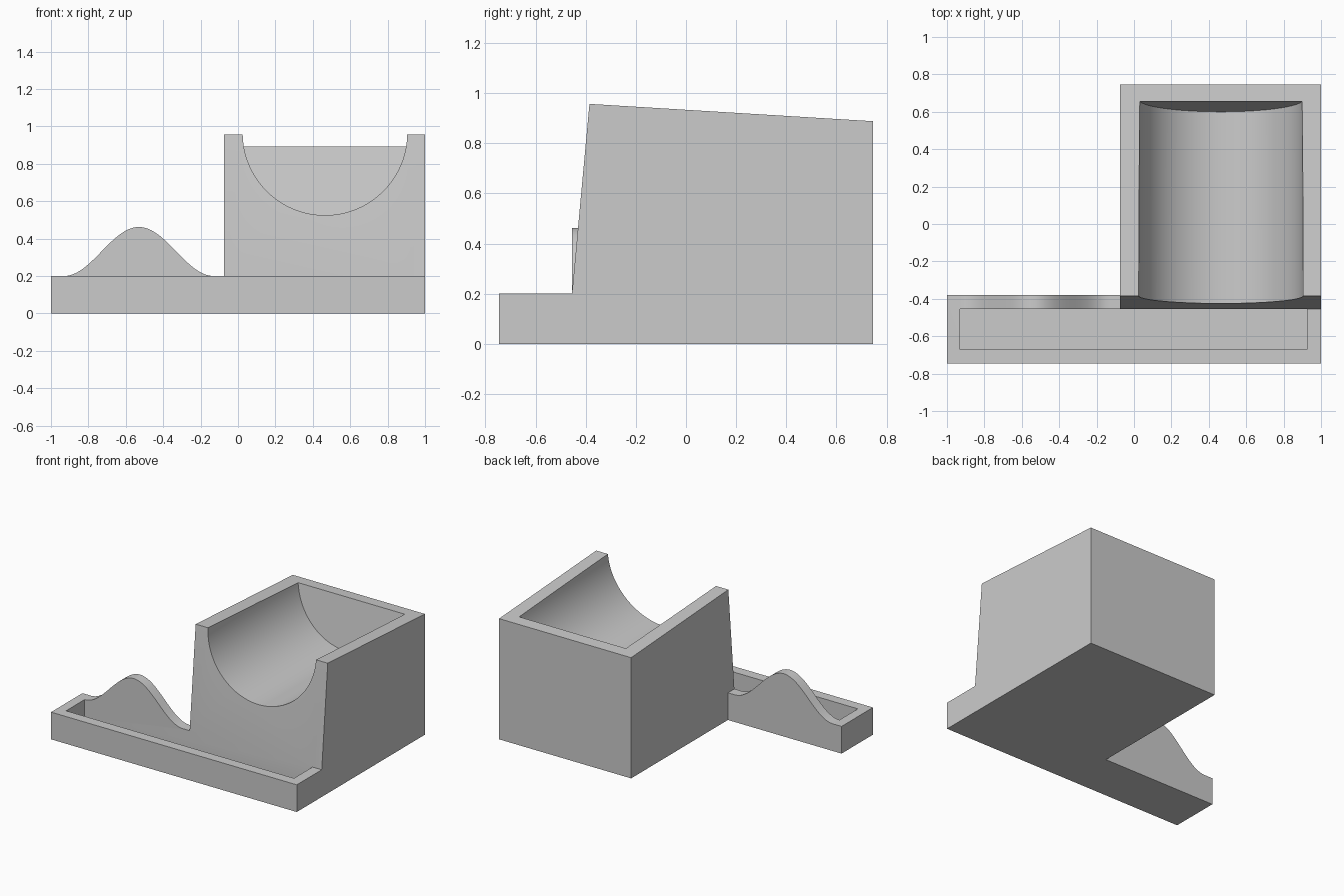
import bpy, bmesh, math
from mathutils import Vector

cube = bpy.data.objects.get("Cube")
if cube:
    bpy.data.objects.remove(cube, do_unlink=True)

grey = bpy.data.materials.new("plain grey")
grey.use_nodes = True
COLOUR = (0.6, 0.6, 0.6, 1)
grey.diffuse_color = COLOUR
grey.node_tree.nodes["Principled BSDF"].inputs["Base Color"].default_value = COLOUR


def prism(name, front, back):
    """Closed solid between two matching outlines."""
    bm = bmesh.new()
    a = [bm.verts.new(p) for p in front]
    b = [bm.verts.new(p) for p in back]
    bm.faces.new(a)
    bm.faces.new(b[::-1])
    for i in range(len(a)):
        j = (i + 1) % len(a)
        bm.faces.new((a[i], b[i], b[j], a[j]))
    bmesh.ops.recalc_face_normals(bm, faces=bm.faces)
    mesh = bpy.data.meshes.new(name)
    bm.to_mesh(mesh)
    bm.free()
    mesh.materials.append(grey)
    obj = bpy.data.objects.new(name, mesh)
    bpy.context.collection.objects.link(obj)
    return obj


def box(name, x0, x1, y0, y1, z0, z1):
    outline = [(x0, z0), (x1, z0), (x1, z1), (x0, z1)]
    return prism(name, [(x, y0, z) for x, z in outline],
                 [(x, y1, z) for x, z in outline])


def combine(target, tool, operation):
    mod = target.modifiers.new(operation.lower(), 'BOOLEAN')
    mod.object, mod.operation, mod.solver = tool, operation, 'EXACT'
    bpy.context.view_layer.objects.active = target
    bpy.ops.object.modifier_apply(modifier=mod.name)
    bpy.data.objects.remove(tool, do_unlink=True)


TRAY_TOP, WALL_FRONT, WALL_BACK = 0.2, -0.455, -0.38
BLOCK_LEFT = -0.075

# Low tray running along the front
holder = box("desk_holder", -1, 1, -0.745, WALL_FRONT, 0, TRAY_TOP)

# Tall block with leaning front and gently sloping top
side = [(WALL_FRONT, 0), (WALL_FRONT, TRAY_TOP), (-0.385, 0.957),
        (0.745, 0.888), (0.745, 0)]
block = prism("block", [(BLOCK_LEFT, y, z) for y, z in side],
              [(1, y, z) for y, z in side])
combine(holder, block, 'UNION')

# Back wall of the tray, rising in a smooth wave
PEAK_X, HALF, STEPS = -0.53, 0.4, 48
wave = [(-1, 0), (-1, TRAY_TOP)]
for i in range(STEPS + 1):
    t = -1 + 2 * i / STEPS
    wave.append((PEAK_X + HALF * t, TRAY_TOP + 0.131 * (1 + math.cos(math.pi * t))))
wave += [(BLOCK_LEFT, TRAY_TOP), (BLOCK_LEFT, 0)]
ridge = prism("wave_wall", [(x, WALL_FRONT, z) for x, z in wave],
              [(x, WALL_BACK, z) for x, z in wave])
combine(holder, ridge, 'UNION')

# Rectangular pocket in the tray
combine(holder, box("pocket", -0.93, 0.925, -0.67, WALL_FRONT, 0.07, 0.4), 'DIFFERENCE')

# Half-round trough, open to the front, with a leaning end wall
R, CX, CZ = 0.44, 0.465, 0.965
arc = [(CX - R, 1.2)]
for i in range(65):
    a = math.pi * (1 + i / 64)
    arc.append((CX + R * math.cos(a), CZ + R * math.sin(a)))
arc.append((CX + R, 1.2))
trough = prism("trough", [(x, -0.6, z) for x, z in arc],
               [(x, 0.60 + 0.149 * (z - 0.525), z) for x, z in arc])
combine(holder, trough, 'DIFFERENCE')

bpy.ops.object.select_all(action='DESELECT')
holder.select_set(True)
bpy.context.view_layer.objects.active = holder
bpy.ops.object.shade_smooth_by_angle(angle=math.radians(25))
